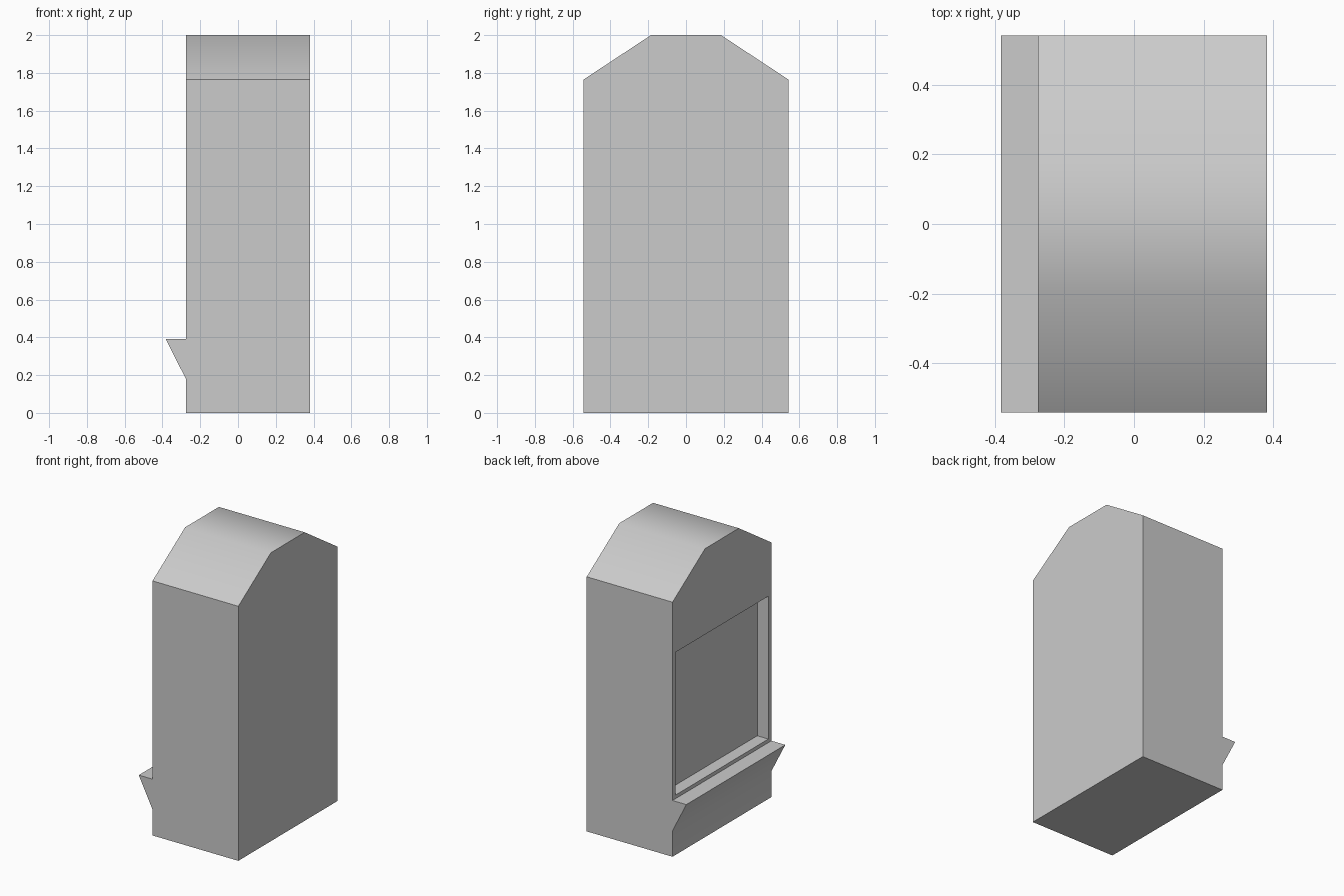
import bpy, bmesh
from mathutils import Vector

if "Cube" in bpy.data.objects:
    bpy.data.objects.remove(bpy.data.objects["Cube"])

BACK, FACE, LEDGE_X = 0.382, -0.276, -0.382
HALF_W = 0.542
LEDGE_LOW, LEDGE_TOP = 0.18, 0.39
REC_LOW, REC_TOP, REC_HALF, REC_DEPTH = 0.415, 1.405, 0.508, 0.085

bm = bmesh.new()

# Body: chamfered end profile swept along x
half = [(HALF_W, 0), (HALF_W, 1.765), (0.185, 2.0)]
profile = half + [(-y, z) for y, z in reversed(half)]
base = bm.faces.new([bm.verts.new((FACE, y, z)) for y, z in profile])
swept = bmesh.ops.extrude_face_region(bm, geom=[base], use_keep_orig=True)["geom"]
bmesh.ops.translate(bm, vec=(BACK - FACE, 0, 0),
                    verts=[g for g in swept if isinstance(g, bmesh.types.BMVert)])
bmesh.ops.recalc_face_normals(bm, faces=bm.faces)


def cut(face_list, co, no):
    geom = set(face_list)
    for f in face_list:
        geom.update(f.edges)
        geom.update(f.verts)
    bmesh.ops.bisect_plane(bm, geom=list(geom), plane_co=co, plane_no=no)


def front_band(z, y=0):
    """Face on the -x side that spans height z at position y."""
    for f in bm.faces:
        ys = [v.co.y for v in f.verts]
        zs = [v.co.z for v in f.verts]
        if (all(abs(v.co.x - FACE) < 1e-4 for v in f.verts)
                and min(zs) < z < max(zs) and min(ys) < y < max(ys)):
            return f


# Cut the shell into the bands used by the ledge and the recess
for z in (LEDGE_LOW, LEDGE_TOP, REC_LOW, REC_TOP):
    cut(list(bm.faces), (0, 0, z), (0, 0, 1))
for s in (-1, 1):
    cut([front_band(1.0)], (0, s * REC_HALF, 0), (0, 1, 0))

# Wedge-shaped ledge: pull out only the upper edge of its band
ledge = bmesh.ops.extrude_discrete_faces(bm, faces=[front_band(0.3)])["faces"][0]
for v in ledge.verts:
    if v.co.z > 0.3:
        v.co.x = LEDGE_X

# Sunken panel
panel = bmesh.ops.extrude_discrete_faces(bm, faces=[front_band(1.0)])["faces"][0]
bmesh.ops.translate(bm, verts=panel.verts, vec=Vector((REC_DEPTH, 0, 0)))

bmesh.ops.remove_doubles(bm, verts=bm.verts, dist=1e-4)
bmesh.ops.recalc_face_normals(bm, faces=bm.faces)

mesh = bpy.data.meshes.new("cabinet")
bm.to_mesh(mesh)
bm.free()
cabinet = bpy.data.objects.new("cabinet", mesh)
bpy.context.collection.objects.link(cabinet)

# Soft shading over the roof bends and under the ledge, sharp elsewhere
bpy.context.view_layer.objects.active = cabinet
cabinet.select_set(True)
bpy.ops.object.shade_smooth_by_angle(angle=0.65)
